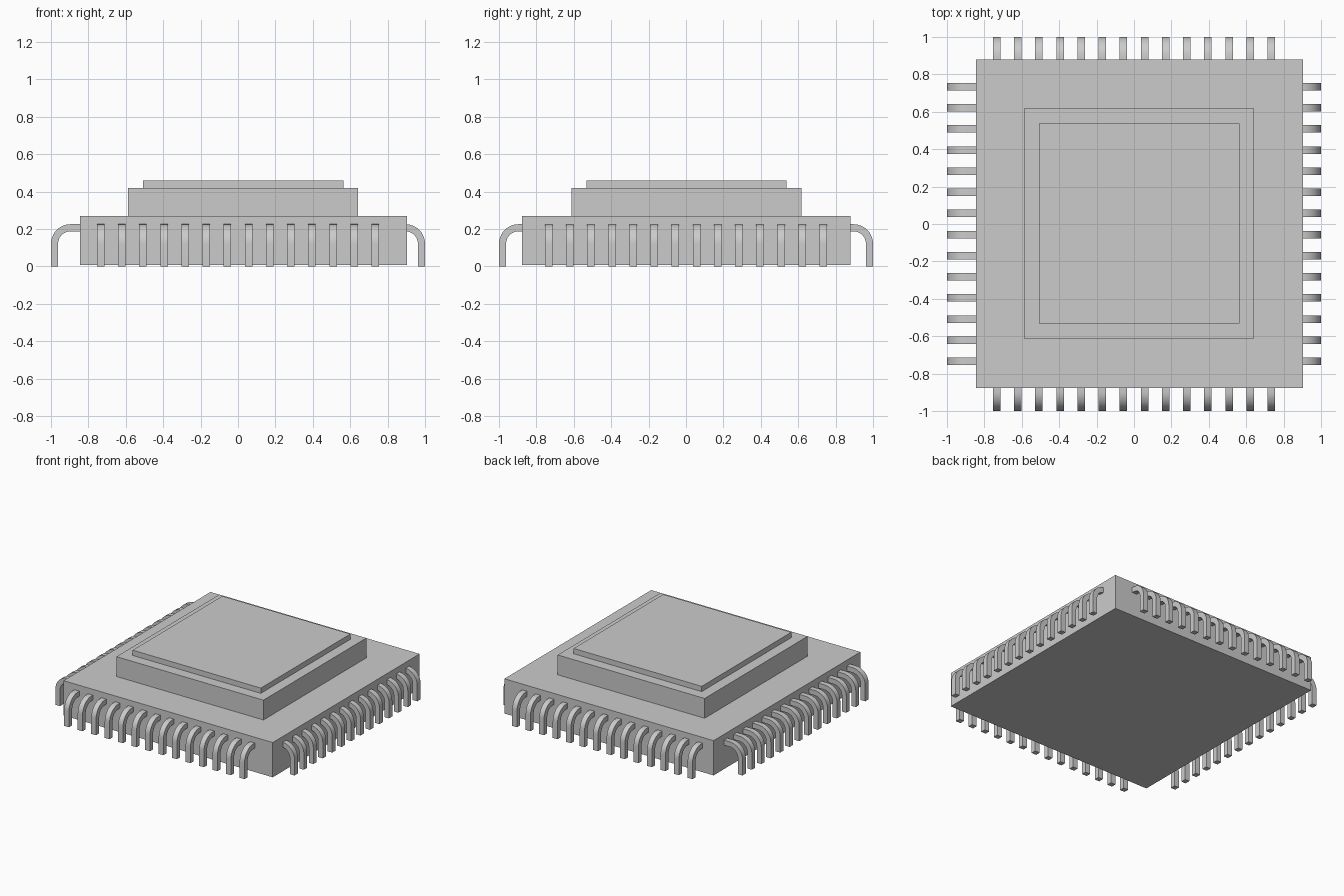
import bpy, bmesh, math
from mathutils import Matrix, Vector

if "Cube" in bpy.data.objects:
    bpy.data.objects.remove(bpy.data.objects["Cube"])


def block(name, x0, x1, y0, y1, z0, z1):
    bm = bmesh.new()
    bmesh.ops.create_cube(bm, size=1)
    bmesh.ops.scale(bm, vec=(x1 - x0, y1 - y0, z1 - z0), verts=bm.verts)
    bmesh.ops.translate(bm, vec=((x0 + x1) / 2, (y0 + y1) / 2, (z0 + z1) / 2), verts=bm.verts)
    mesh = bpy.data.meshes.new(name)
    bm.to_mesh(mesh)
    bm.free()
    obj = bpy.data.objects.new(name, mesh)
    bpy.context.collection.objects.link(obj)


# stacked square package
block("package_body", -0.846, 0.904, -0.876, 0.879, 0.007, 0.27)
block("raised_tier", -0.588, 0.642, -0.613, 0.617, 0.27, 0.42)
block("top_plate", -0.508, 0.564, -0.533, 0.538, 0.42, 0.46)

# bent lead profile as (outward distance, height)
COUNT, PITCH, WIDTH = 14, 0.1129, 0.04
THICK, TOP, RADIUS, INNER, STEPS = 0.038, 0.226, 0.105, 0.84, 10


def bend(r):
    cx, cz = 1 - RADIUS, TOP - RADIUS
    return [(cx + r * math.cos(a), cz + r * math.sin(a))
            for a in (math.pi / 2 * i / STEPS for i in range(STEPS + 1))]


outer = [(1, 0)] + bend(RADIUS) + [(INNER, TOP)]
inner = [(1 - THICK, 0)] + bend(RADIUS - THICK) + [(INNER, TOP - THICK)]


def lead_row(name, turn):
    bm = bmesh.new()
    for i in range(COUNT):
        c = (i - (COUNT - 1) / 2) * PITCH
        rings = []
        for (ox, oz), (ix, iz) in zip(outer, inner):
            pts = [(ox, c - WIDTH / 2, oz), (ox, c + WIDTH / 2, oz),
                   (ix, c + WIDTH / 2, iz), (ix, c - WIDTH / 2, iz)]
            rings.append([bm.verts.new(Vector(p)) for p in pts])
        for a, b in zip(rings, rings[1:]):
            for k in range(4):
                bm.faces.new((a[k], a[(k + 1) % 4], b[(k + 1) % 4], b[k]))
        bm.faces.new(rings[0][::-1])
        bm.faces.new(rings[-1])
    bmesh.ops.recalc_face_normals(bm, faces=bm.faces)
    bm.transform(Matrix.Rotation(turn, 4, 'Z'))
    mesh = bpy.data.meshes.new(name)
    bm.to_mesh(mesh)
    bm.free()
    mesh.shade_smooth()
    mesh.set_sharp_from_angle(angle=math.radians(30))
    bpy.context.collection.objects.link(bpy.data.objects.new(name, mesh))


# one row of leads per side
for n, side in enumerate(("right", "back", "left", "front")):
    lead_row(side + "_leads", n * math.pi / 2)
